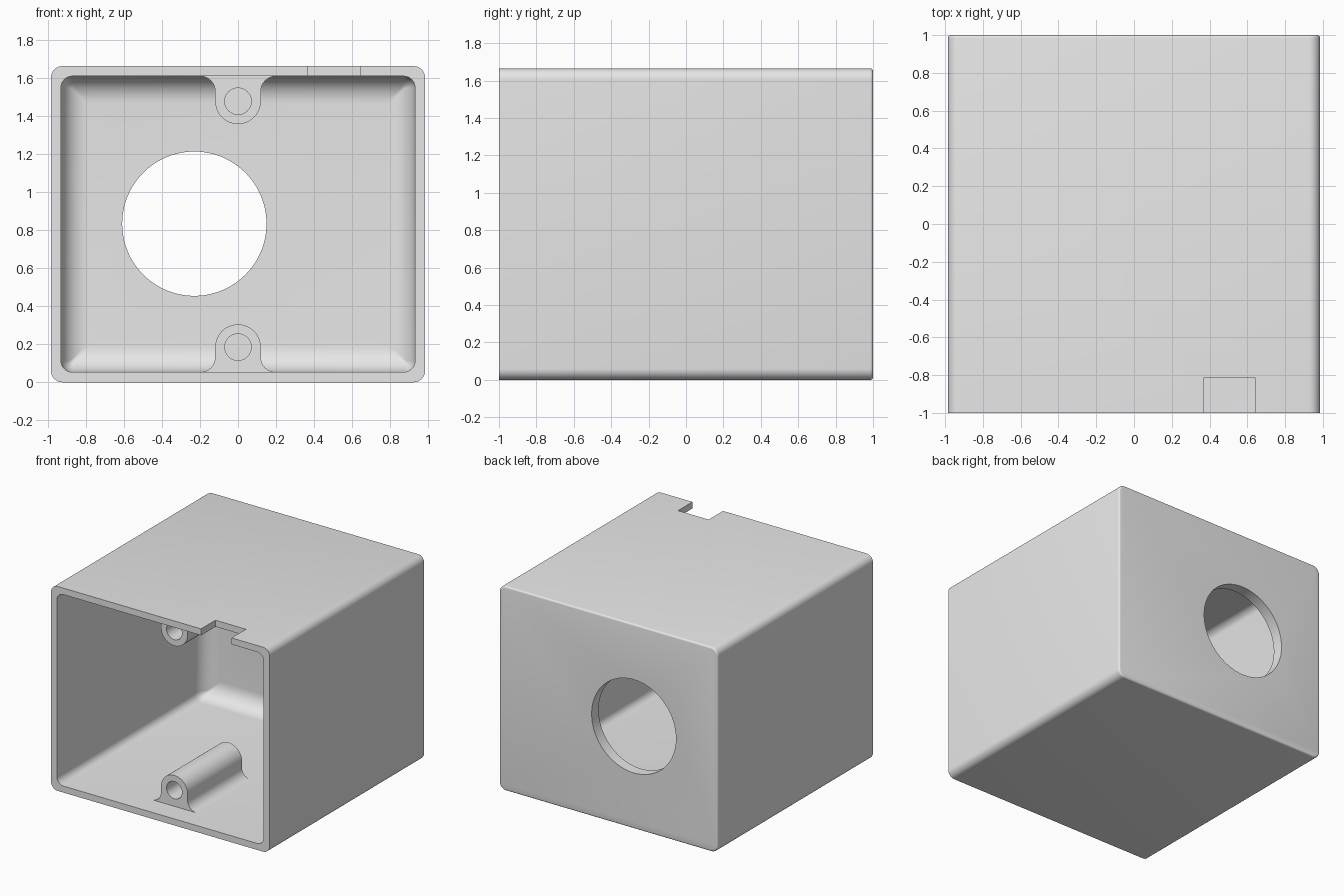
import bpy
import bmesh
from math import pi, sin, cos
from mathutils import Vector

W, H = 0.985, 1.665      # half width, height
WALL, BACK = 0.053, 0.09  # side and back wall thickness

if "Cube" in bpy.data.objects:
    bpy.data.objects.remove(bpy.data.objects["Cube"], do_unlink=True)

grey = bpy.data.materials.new("plain grey")
grey.use_nodes = True
grey.diffuse_color = (0.8, 0.8, 0.8, 1)
grey.node_tree.nodes["Principled BSDF"].inputs["Base Color"].default_value = (0.8, 0.8, 0.8, 1)


def arc(cx, cz, r, a0, a1, n=8):
    return [(cx + r * cos(a0 + (a1 - a0) * i / n),
             cz + r * sin(a0 + (a1 - a0) * i / n)) for i in range(n + 1)]


def rounded(inset, r):
    """Rounded rectangle of the box outline, shrunk by inset."""
    x, lo, hi = W - inset - r, inset + r, H - inset - r
    corners = [(x, hi), (-x, hi), (-x, lo), (x, lo)]
    return [p for k, c in enumerate(corners)
            for p in arc(*c, r, k * pi / 2, (k + 1) * pi / 2)]


def loft(name, sections):
    """Skin a list of (y, outline) sections and cap both ends."""
    bm = bmesh.new()
    rings = [[bm.verts.new((x, y, z)) for x, z in outline] for y, outline in sections]
    for a, b in zip(rings, rings[1:]):
        for i in range(len(a)):
            j = (i + 1) % len(a)
            bm.faces.new((a[i], a[j], b[j], b[i]))
    bm.faces.new(rings[0])
    bm.faces.new(rings[-1])
    bmesh.ops.recalc_face_normals(bm, faces=bm.faces)
    mesh = bpy.data.meshes.new(name)
    bm.to_mesh(mesh)
    bm.free()
    ob = bpy.data.objects.new(name, mesh)
    mesh.materials.append(grey)
    bpy.context.collection.objects.link(ob)
    return ob


def cut(ob, cutter):
    mod = ob.modifiers.new("cut", "BOOLEAN")
    mod.operation, mod.solver, mod.object = "DIFFERENCE", "EXACT", cutter
    bpy.ops.object.select_all(action="DESELECT")
    bpy.context.view_layer.objects.active = ob
    ob.select_set(True)
    bpy.ops.object.modifier_apply(modifier=mod.name)
    bpy.data.objects.remove(cutter, do_unlink=True)


def smooth(ob):
    bpy.ops.object.select_all(action="DESELECT")
    bpy.context.view_layer.objects.active = ob
    ob.select_set(True)
    bpy.ops.object.shade_smooth_by_angle(angle=pi / 6)


def drill(x, z, r, y0, y1, n):
    circle = arc(x, z, r, 0, 2 * pi, n)[:-1]
    return loft("drill", [(y0, circle), (y1, circle)])


# Outer shell with softly rounded back edge
edge = 0.015
shell = [(-1, rounded(0, 0.06))]
for i in range(5):
    a = i * pi / 8
    inset = edge * (1 - cos(a))
    shell.append((1 - edge + edge * sin(a), rounded(inset, 0.06 - inset)))
box = loft("box_shell", shell)

# Cavity with a wide fillet against the back wall
fillet, floor_y = 0.14, 1 - BACK
cavity = [(-1.1, rounded(WALL, 0.06))]
for i in range(11):
    a = i * pi / 20
    inset = fillet * (1 - cos(a))
    cavity.append((floor_y - fillet + fillet * sin(a),
                   rounded(WALL + inset, max(0.06 - inset, 0.012))))
cut(box, loft("cavity", cavity))

# Round opening in the back and notch in the top front edge
cut(box, drill(-0.23, 0.835, 0.38, 0.7, 1.2, 96))
notch = [(0.367, 1.55), (0.642, 1.55), (0.642, 1.8), (0.367, 1.8)]
cut(box, loft("notch", [(-1.2, notch), (-0.815, notch)]))
smooth(box)

# Screw posts with flared feet, one on the floor and one on the ceiling
POST_R, FLARE, POST_Z = 0.12, 0.08, 0.185
foot = POST_R + FLARE
outline = ([(foot, WALL - 0.02)]
           + arc(foot, WALL + FLARE, FLARE, 1.5 * pi, pi)
           + arc(0, POST_Z, POST_R, 0, pi, 24)
           + arc(-foot, WALL + FLARE, FLARE, 0, -pi / 2)
           + [(-foot, WALL - 0.02)])
for name, flip in (("lower_screw_post", False), ("upper_screw_post", True)):
    shape = [(x, H - z if flip else z) for x, z in outline]
    post = loft(name, [(-0.82, shape), (-0.12, shape)])
    cut(post, drill(0, H - POST_Z + 0.0 if flip else POST_Z, 0.07, -0.9, -0.25, 32))
    smooth(post)
